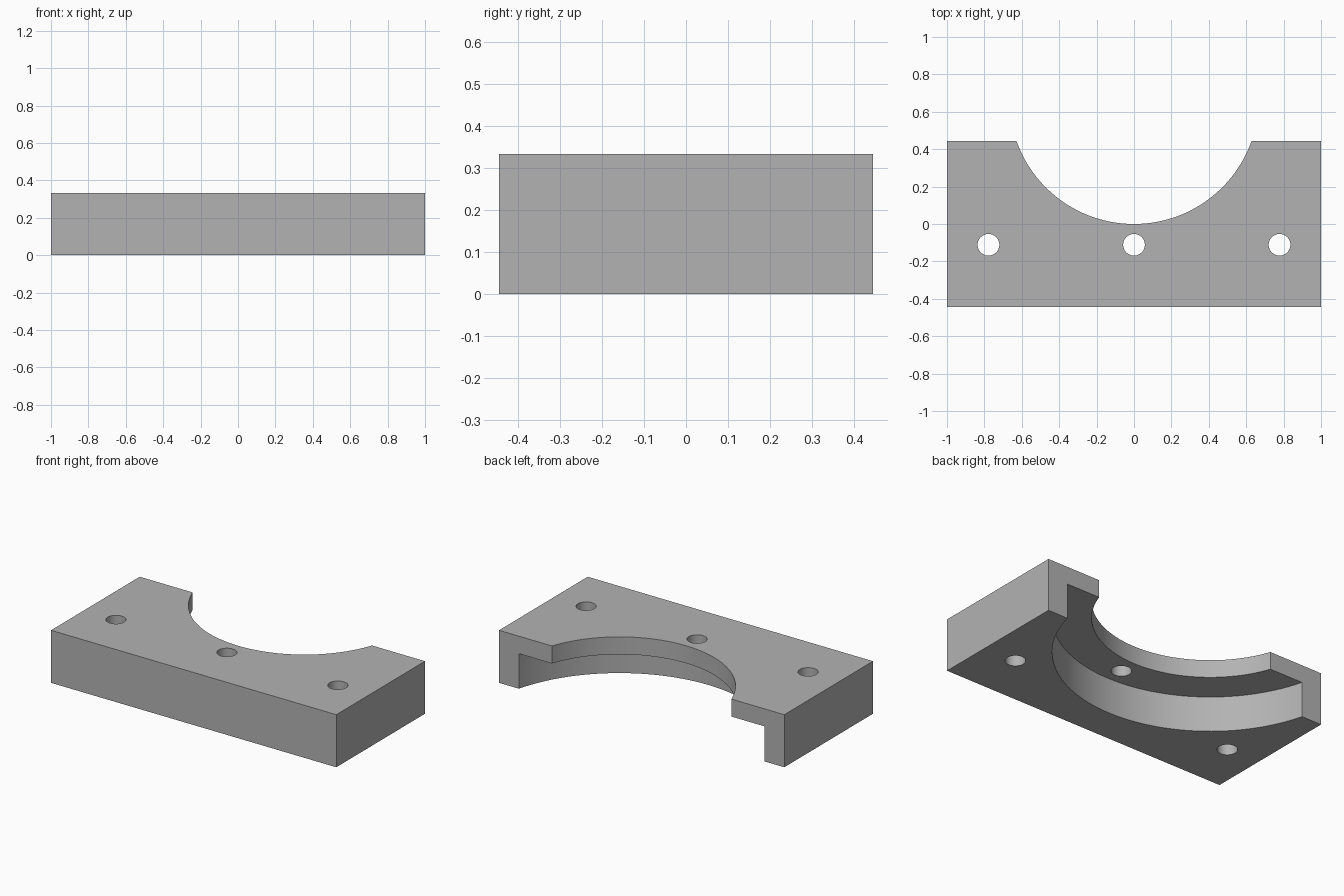
import bpy

cube = bpy.data.objects.get("Cube")
if cube:
    bpy.data.objects.remove(cube, do_unlink=True)

WIDTH, DEPTH, HEIGHT = 2.0, 0.888, 0.333
LIP = 0.111            # thickness of the ledge above the counterbore
BORE_Y = 0.667         # shared axis of the two arcs
HOLE_Y, HOLE_X, HOLE_R = -0.111, 0.778, 0.058

# Single grey material
grey = bpy.data.materials.new("plain grey")
grey.use_nodes = True
colour = (0.45, 0.45, 0.45, 1)
grey.diffuse_color = colour
grey.node_tree.nodes["Principled BSDF"].inputs["Base Color"].default_value = colour

# Block body
bpy.ops.mesh.primitive_cube_add(size=1, location=(0, 0, HEIGHT / 2))
block = bpy.context.object
block.name = "clamp_block"
block.scale = (WIDTH, DEPTH, HEIGHT)
bpy.ops.object.transform_apply(location=True, scale=True)
block.data.materials.append(grey)


def cut_cylinder(name, x, y, radius, bottom, top, sides):
    """Subtract an upright cylinder from the block."""
    bpy.ops.mesh.primitive_cylinder_add(
        vertices=sides, radius=radius, depth=top - bottom,
        location=(x, y, (top + bottom) / 2))
    cutter = bpy.context.object
    cutter.name = name
    cutter.hide_render = True
    cutter.data.materials.append(grey)
    mod = block.modifiers.new(name, "BOOLEAN")
    mod.operation = "DIFFERENCE"
    mod.solver = "EXACT"
    mod.object = cutter
    bpy.ops.object.select_all(action="DESELECT")
    block.select_set(True)
    bpy.context.view_layer.objects.active = block
    bpy.ops.object.modifier_apply(modifier=mod.name)
    bpy.data.objects.remove(cutter, do_unlink=True)


# Through arc, and wider counterbore from below
cut_cylinder("through_arc", 0, BORE_Y, 0.667, -0.1, HEIGHT + 0.1, 160)
cut_cylinder("counterbore", 0, BORE_Y, 0.889, -0.1, HEIGHT - LIP, 160)

# Row of three bolt holes
for x in (-HOLE_X, 0, HOLE_X):
    cut_cylinder("bolt_hole", x, HOLE_Y, HOLE_R, -0.1, HEIGHT + 0.1, 48)

bpy.ops.object.shade_smooth_by_angle()
